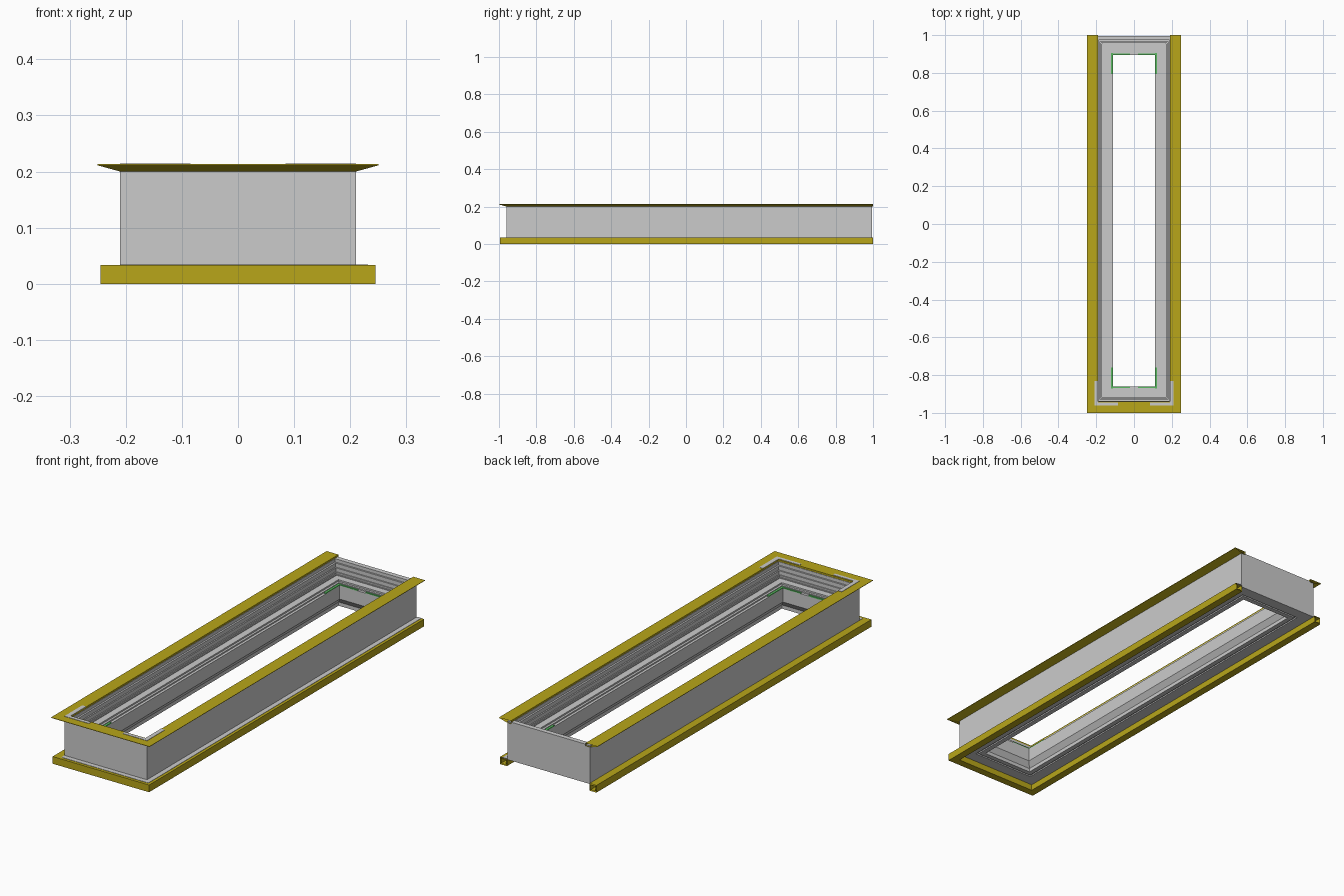
import bpy, bmesh

if "Cube" in bpy.data.objects:
    bpy.data.objects.remove(bpy.data.objects["Cube"])

X, FRONT, BACK = 0.21, -0.96, 0.995   # outer faces of the curb walls


def material(name, color):
    m = bpy.data.materials.new(name)
    m.diffuse_color = color
    m.use_nodes = True
    m.node_tree.nodes["Principled BSDF"].inputs["Base Color"].default_value = m.diffuse_color
    return m


yellow = material("yellow", (0.48, 0.38, 0.01, 1))
green = material("green", (0.1, 0.5, 0.12, 1))
light = material("light_grey", (0.72, 0.72, 0.72, 1))


def sweep(name, profile, ring=True, mat=None, back=1.0):
    """Sweep a closed profile of (inset, z) round the frame, or round three sides with an open back."""
    bm = bmesh.new()
    loops = []
    for corner in range(4):
        loop = []
        for d, z in profile:
            sx = -1 if corner < 2 else 1
            if corner in (1, 2):
                y = FRONT + d
            else:
                y = BACK - d if ring else back
            loop.append(bm.verts.new((sx * (X - d), y, z)))
        loops.append(loop)
    n = len(profile)
    for i in range(4 if ring else 3):
        a, b = loops[i], loops[(i + 1) % 4]
        for j in range(n):
            k = (j + 1) % n
            bm.faces.new((a[j], a[k], b[k], b[j]))
    bmesh.ops.recalc_face_normals(bm, faces=bm.faces[:])
    return finish(bm, name, mat)


def finish(bm, name, mat):
    mesh = bpy.data.meshes.new(name)
    bm.to_mesh(mesh)
    bm.free()
    ob = bpy.data.objects.new(name, mesh)
    bpy.context.collection.objects.link(ob)
    if mat:
        mesh.materials.append(mat)
    return ob


def boxes(name, spans, mat=None):
    """One object made of boxes given as (x0, x1, y0, y1, z0, z1)."""
    bm = bmesh.new()
    for x0, x1, y0, y1, z0, z1 in spans:
        for v in bmesh.ops.create_cube(bm, size=1)["verts"]:
            v.co = ((x0 + x1) / 2 + v.co.x * (x1 - x0),
                    (y0 + y1) / 2 + v.co.y * (y1 - y0),
                    (z0 + z1) / 2 + v.co.z * (z1 - z0))
    return finish(bm, name, mat)


# Stepped frame: outer wall, top rim, glazing ledges, inner wall, flared underside
sweep("stepped_frame", [
    (0, 0.028), (0, 0.205), (0.022, 0.205), (0.022, 0.19), (0.030, 0.19),
    (0.030, 0.172), (0.036, 0.172), (0.036, 0.155), (0.041, 0.155), (0.041, 0.145),
    (0.078, 0.145), (0.078, 0.138), (0.088, 0.138), (0.088, 0.132), (0.1, 0.132),
    (0.1, 0.07), (0.082, 0.045), (0.082, 0.028), (0.06, 0.028), (0.06, 0.034),
    (0.052, 0.034), (0.052, 0.028)])

# Raised seal bead on the ledge
sweep("ledge_seal", [(0.043, 0.144), (0.043, 0.149), (0.047, 0.149), (0.047, 0.144)])

# Yellow top flashing with sloped underside, open at the back
sweep("top_flashing", [(-0.04, 0.211), (-0.04, 0.213), (0.02, 0.213), (0.02, 0.2), (0, 0.2)],
      False, yellow)

# Hollow yellow base channel on three sides
sweep("base_channel", [
    (-0.035, 0), (-0.035, 0.033), (0, 0.033), (0, 0.028), (-0.03, 0.028), (-0.03, 0.005),
    (-0.005, 0.005), (-0.005, 0.028), (0, 0.028), (0, 0)], False, yellow)

# Light strips on the base channel
boxes("base_strip", [
    (X, X + 0.022, FRONT - 0.022, 1.0, 0.032, 0.0345),
    (-X, X, FRONT - 0.022, FRONT, 0.032, 0.0345)], light)

# L-shaped brackets in the front corners of the flashing
spans = []
for s in (-1, 1):
    xs = sorted((s * 0.21, s * 0.19))
    spans.append((*xs, -0.96, -0.83, 0.212, 0.2145))
    xs = sorted((s * 0.19, s * 0.085))
    spans.append((*xs, -0.96, -0.945, 0.212, 0.2145))
boxes("corner_bracket", spans, light)

# Green corner clips on the inner lip
spans = []
for sx in (-1, 1):
    for edge, sy in ((-0.86, -1), (0.895, 1)):
        xs = sorted((sx * 0.11, sx * 0.121))
        spans.append((*xs, *sorted((edge + sy * 0.01, edge - sy * 0.1)), 0.13, 0.136))
        xs = sorted((sx * 0.11, sx * 0.02))
        spans.append((*xs, *sorted((edge, edge + sy * 0.008)), 0.13, 0.136))
boxes("corner_clip", spans, green)
